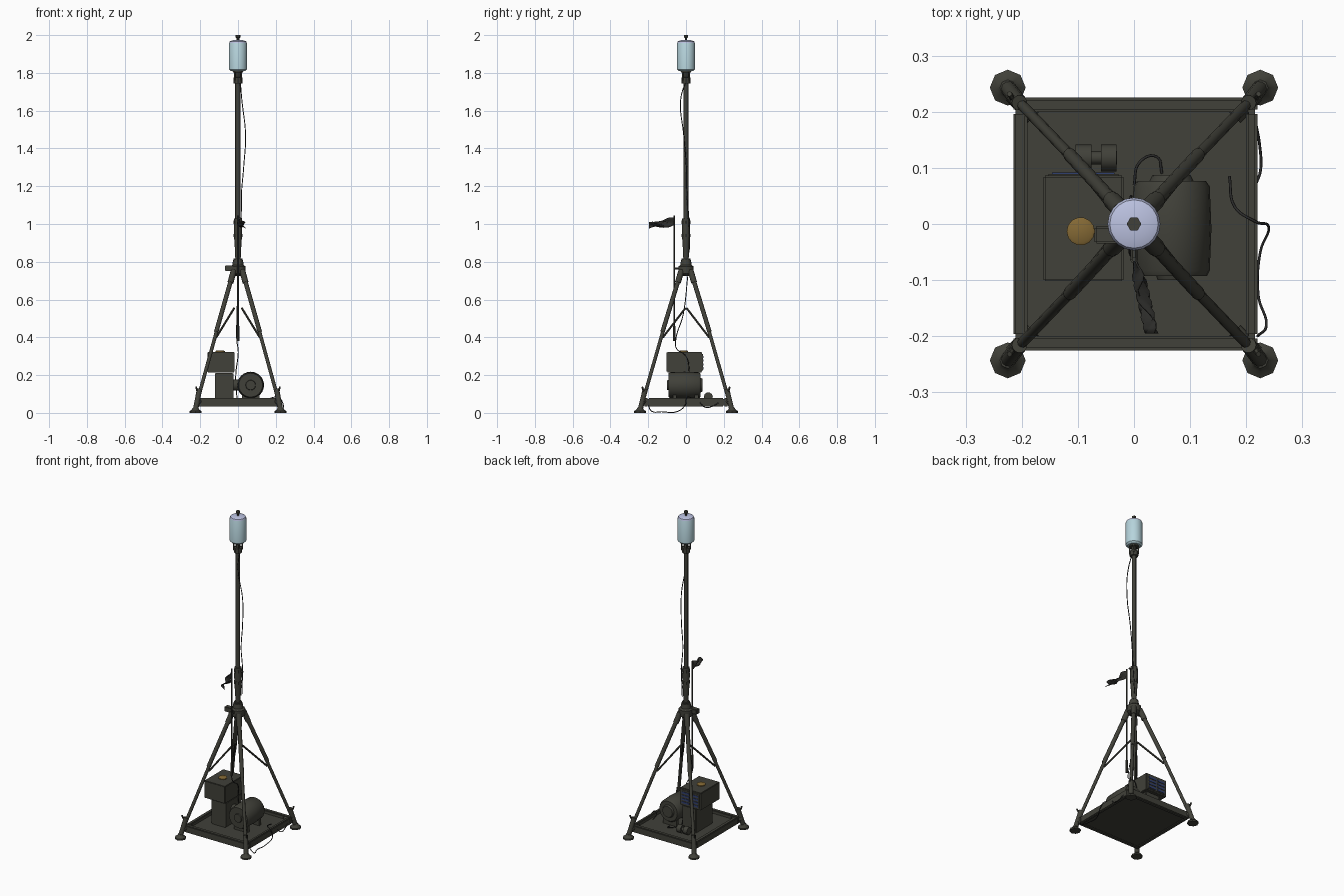
import bpy, bmesh, math
from mathutils import Vector

cube = bpy.data.objects.get("Cube")
if cube:
    bpy.data.objects.remove(cube)


def material(name, rgb):
    m = bpy.data.materials.new(name)
    m.use_nodes = True
    m.diffuse_color = (*rgb, 1)
    m.node_tree.nodes["Principled BSDF"].inputs["Base Color"].default_value = (*rgb, 1)
    return m


OLIVE = material("dark olive", (.052, .052, .041))
BLACK = material("cable black", (.025, .025, .025))
CLOTH = material("flag cloth", (.03, .03, .027))
PALE = material("pale blue", (.47, .66, .72))
LILAC = material("pale lilac", (.5, .54, .75))
AMBER = material("amber cap", (.23, .14, .035))
BLUE = material("vent blue", (.03, .05, .16))


def finish(name, bm, mat, smooth=True):
    mesh = bpy.data.meshes.new(name)
    bmesh.ops.recalc_face_normals(bm, faces=bm.faces)
    bm.to_mesh(mesh)
    bm.free()
    ob = bpy.data.objects.new(name, mesh)
    bpy.context.collection.objects.link(ob)
    mesh.materials.append(mat)
    if smooth:
        bpy.ops.object.select_all(action='DESELECT')
        ob.select_set(True)
        bpy.context.view_layer.objects.active = ob
        bpy.ops.object.shade_smooth_by_angle(angle=math.radians(40))
    return ob


def box(name, lo, hi, mat=OLIVE, bevel=0):
    lo, hi = Vector(lo), Vector(hi)
    bm = bmesh.new()
    bmesh.ops.create_cube(bm, size=1)
    for v in bm.verts:
        v.co = (lo + hi) / 2 + v.co * (hi - lo)
    if bevel:
        bmesh.ops.bevel(bm, geom=bm.edges[:], offset=bevel, segments=2, affect='EDGES')
    return finish(name, bm, mat, False)


def lathe(name, start, axis, profile, mat=OLIVE, sides=16):
    """Rings of (radius, distance along axis), capped at both ends."""
    start, axis = Vector(start), Vector(axis).normalized()
    turn = axis.to_track_quat('Z', 'Y')
    bm = bmesh.new()
    rings = []
    for r, h in profile:
        rings.append([bm.verts.new(start + turn @ Vector((r * math.cos(a), r * math.sin(a), h)))
                      for a in (math.tau * i / sides for i in range(sides))])
    for a, b in zip(rings, rings[1:]):
        for i in range(sides):
            j = (i + 1) % sides
            bm.faces.new((a[i], a[j], b[j], b[i]))
    bm.faces.new(rings[0])
    bm.faces.new(rings[-1])
    return finish(name, bm, mat)


def rod(name, a, b, r, mat=OLIVE, sides=10):
    d = Vector(b) - Vector(a)
    return lathe(name, a, d, [(r, 0), (r, d.length)], mat, sides)


def cable(name, points, r=.0025):
    cu = bpy.data.curves.new(name, 'CURVE')
    cu.dimensions = '3D'
    cu.bevel_depth, cu.bevel_resolution, cu.resolution_u = r, 1, 6
    sp = cu.splines.new('BEZIER')
    sp.bezier_points.add(len(points) - 1)
    for bp, p in zip(sp.bezier_points, points):
        bp.co = p
        bp.handle_left_type = bp.handle_right_type = 'AUTO'
    cu.materials.append(BLACK)
    bpy.context.collection.objects.link(bpy.data.objects.new(name, cu))


# Tray base with a raised rim
box("tray_floor", (-.205, -.21, .04), (.21, .21, .058))
for s, side in ((-1, "front"), (1, "back")):
    ys = sorted((s * .2, s * .225))
    box("rim_" + side, (-.215, ys[0], .035), (.22, ys[1], .078), bevel=.004)
box("rim_right", (-.215, -.2, .035), (-.19, .2, .078), bevel=.004)
box("rim_left", (.2, -.2, .035), (.22, .2, .078), bevel=.004)

# Legs, feet and braces at the four corners
for sx in (-1, 1):
    for sy in (-1, 1):
        tag = ("right" if sx < 0 else "left") + ("_front" if sy < 0 else "_back")

        def P(x, y, z):
            return Vector((sx * x, sy * y, z))
        lathe("foot_" + tag, P(.225, .243, 0), (0, 0, 1),
              [(.032, 0), (.032, .009), (.02, .017), (.014, .028)], sides=8)
        rod("foot_post_" + tag, P(.225, .243, .015), P(.204, .216, .125), .014)
        rod("leg_lower_" + tag, P(.213, .226, .07), P(.1, .108, .48), .0095)
        rod("leg_upper_" + tag, P(.115, .124, .43), P(.022, .024, .755), .012)
        rod("leg_joint_" + tag, P(.04, .043, .69), P(.022, .024, .755), .016)
        rod("foot_bracket_" + tag, P(.18, .19, .06), P(.218, .23, .06), .014)
        rod("foot_pin_" + tag, P(.215, .222, .11), P(.222, .232, .138), .005, sides=6)
        rod("brace_" + tag, P(.02, .003, .555), P(.115, .122, .40), .0055, sides=8)

# Hub and telescopic mast
lathe("hub", (0, 0, .725), (0, 0, 1),
      [(.026, 0), (.041, .012), (.041, .05), (.03, .058), (.026, .085)], sides=12)
box("winch_housing", (-.07, -.035, .75), (-.025, -.004, .78), bevel=.003)
lathe("mast_sleeve", (0, 0, .78), (0, 0, 1),
      [(.013, 0), (.016, .08), (.02, .14), (.022, .2), (.02, .25)])
for z in (.8, .93, 1.0):
    lathe("sleeve_clamp", (0, 0, z), (0, 0, 1), [(.023, 0), (.023, .018)], sides=8)
rod("sleeve_bolt", (-.025, 0, 1.01), (.035, 0, 1.01), .005)
rod("mast_tube", (0, 0, 1.0), (0, 0, 1.76), .0125, sides=14)
rod("mast_conduit", (-.01, 0, 1.0), (-.01, 0, 1.76), .006, sides=8)

# Antenna head on a bolted bracket
lathe("head_bracket", (0, 0, 1.745), (0, 0, 1),
      [(.024, 0), (.024, .03), (.014, .032), (.014, .07)], sides=8)
for i in range(4):
    a = math.tau * (i + .5) / 4
    x, y = .024 * math.cos(a), .024 * math.sin(a)
    rod("bracket_stud", (x, y, 1.76), (x, y, 1.815), .0045, sides=6)
lathe("head_base", (0, 0, 1.803), (0, 0, 1), [(.026, 0), (.03, .012)])
head = lathe("antenna_head", (0, 0, 1.81), (0, 0, 1),
             [(.038, 0), (.047, .009), (.047, .148), (.043, .157), (.026, .163)], PALE, 20)
head.data.materials.append(LILAC)
for f in head.data.polygons:
    if f.normal.z > .4:
        f.material_index = 1
lathe("top_knob", (0, 0, 1.97), (0, 0, 1),
      [(.007, 0), (.007, .015), (.013, .017), (.013, .03)], sides=6)

# Generator: engine block, upper cabinet and barrel
box("engine_block", (-.122, -.088, .058), (-.025, .075, .212), bevel=.004)
box("cabinet", (-.162, -.102, .215), (-.018, .086, .322), bevel=.003)
lathe("fuel_cap", (-.095, -.013, .319), (0, 0, 1), [(.025, 0), (.025, .008), (.02, .011)], AMBER, 14)
box("outlet_frame", (-.152, .085, .225), (-.028, .089, .312))
for i in range(4):
    for x in (-.146, -.085):
        z = .231 + i * .02
        box("blue_outlet", (x, .087, z), (x + .05, .092, z + .011), BLUE)
lathe("barrel", (.067, -.093, .147), (0, 1, 0),
      [(.063, 0), (.068, .01), (.071, .085), (.068, .16), (.061, .17)], sides=24)
lathe("barrel_cap", (.067, -.1, .147), (0, 1, 0), [(.025, 0), (.028, .01)])
lathe("barrel_back_cap", (.067, .075, .147), (0, 1, 0), [(.04, 0), (.034, .012)])
for y in (-.07, .045):
    box("barrel_foot", (.02, y, .056), (.114, y + .02, .095))
rod("drive_shaft", (-.03, -.01, .147), (.01, -.01, .147), .03)
for x in (-.09, -.045):
    rod("starter_drum", (x - .014, .118, .085), (x + .014, .118, .085), .024)
rod("starter_axle", (-.1, .118, .085), (-.03, .118, .085), .012)

# Flag on its thin pole
rod("flag_pole", (0, -.063, .38), (0, -.063, 1.045), .004, sides=8)
rod("flag_pole_socket", (0, -.063, .38), (0, -.063, .46), .007, sides=8)
rod("pole_tie", (0, -.063, .765), (0, -.03, .765), .006, sides=6)
bm = bmesh.new()
n, m = 14, 4
grid = []
for i in range(n + 1):
    u = i / n
    top = 1.035 - .03 * u + .005 * math.sin(8 * u)
    low = .995 - .022 * u - .008 * math.sin(6 * u)
    grid.append([bm.verts.new((.03 * u + .012 * math.sin(9 * u + 5 * j / m) * min(1, 4 * u),
                               -.063 - .132 * u, top + (low - top) * j / m)) for j in range(m + 1)])
for i in range(n):
    for j in range(m):
        bm.faces.new((grid[i][j], grid[i][j + 1], grid[i + 1][j + 1], grid[i + 1][j]))
flag = finish("flag", bm, CLOTH)
flag.modifiers.new("thickness", 'SOLIDIFY').thickness = .003

# Loose cables
cable("mast_cable", [(.012, 0, 1.76), (.02, -.028, 1.66), (.04, -.012, 1.47), (.03, .002, 1.3),
                     (.018, .005, 1.15), (.02, .015, 1.03), (.012, .02, .85)])
cable("power_cable", [(0, .01, .73), (-.005, -.015, .52), (-.006, -.055, .38),
                      (0, -.05, .34), (0, 0, .3), (-.012, .02, .2), (-.005, .05, .07)])
cable("tray_cable", [(0, .07, .07), (.01, .11, .075), (.04, .12, .07), (.05, .09, .065)])
cable("side_cable", [(.17, .085, .07), (.18, .03, .08), (.215, .005, .082), (.24, -.005, .04),
                     (.225, -.05, .006), (.222, -.13, .006), (.236, -.18, .008), (.22, -.2, .04)])
cable("rear_side_cable", [(.217, .18, .06), (.224, .14, .035), (.226, .1, .03), (.217, .07, .06)])
